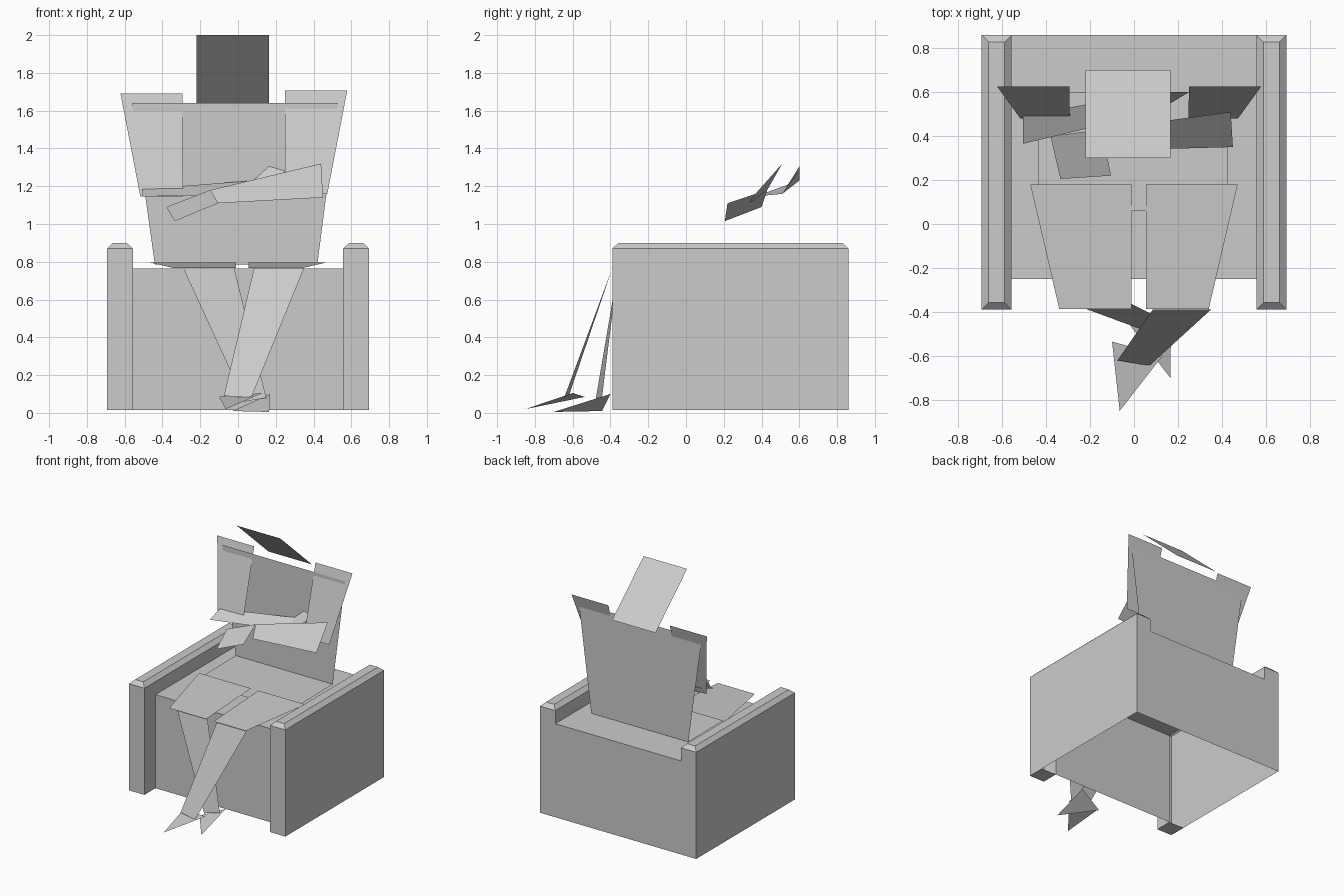
import bpy, bmesh
from itertools import product
from mathutils import Vector

if "Cube" in bpy.data.objects:
    bpy.data.objects.remove(bpy.data.objects["Cube"])

def finish(name, bm):
    me = bpy.data.meshes.new(name)
    bm.to_mesh(me)
    bm.free()
    ob = bpy.data.objects.new(name, me)
    bpy.context.collection.objects.link(ob)

def card(name, *pts):
    """One flat polygon."""
    bm = bmesh.new()
    bm.faces.new([bm.verts.new(p) for p in pts])
    finish(name, bm)

def edge(x0, x1, y, z):
    """A level edge running across the figure."""
    return [Vector((x0, y, z)), Vector((x1, y, z))]

def strip(name, low, high):
    """Flat card between two edges."""
    card(name, low[0], low[1], high[1], high[0])

# Armchair: outer skin of a block grid, without the notch above and before the seat
grid = [(-.693, -.557, .557, .693), (-.39, -.25, .86), (.015, .765, .87)]

def solid(c):
    inside = all(0 <= c[a] < len(grid[a]) - 1 for a in range(3))
    return inside and (c[0] != 1 or (c[1] == 1 and c[2] == 0))

bm = bmesh.new()
for cell in product(range(3), range(2), range(2)):
    if not solid(cell):
        continue
    for axis, side in product(range(3), (0, 1)):
        near = list(cell)
        near[axis] += 2 * side - 1
        open_base = near[2] < 0 and cell[1] == 1     # hollow underneath
        if solid(near) or open_base:
            continue
        u, v = [a for a in range(3) if a != axis]
        quad = []
        for du, dv in ((0, 0), (1, 0), (1, 1), (0, 1)):
            k = list(cell)
            k[axis] += side
            k[u] += du
            k[v] += dv
            quad.append(bm.verts.new([grid[a][k[a]] for a in range(3)]))
        if (side == 1) == (axis == 1):               # keep normals outward
            quad.reverse()
        bm.faces.new(quad)
bmesh.ops.remove_doubles(bm, verts=bm.verts, dist=.001)
bmesh.ops.dissolve_limit(bm, angle_limit=.02, verts=bm.verts, edges=bm.edges)
# bevelled arm tops
tops = [f for f in bm.faces if f.normal.z > .9 and f.calc_center_median().z > .8]
bmesh.ops.inset_individual(bm, faces=tops, thickness=.045, depth=.03)
finish("armchair", bm)

# Seated figure made of flat cards
waist = edge(-.44, .42, .6, .785)
strip("torso", waist, edge(-.56, .53, .6, 1.64))
strip("hips", edge(-.435, .43, .06, .785), waist)
strip("head", edge(-.22, .165, .7, 1.64), edge(-.22, .165, .3, 2))

# thighs and upper arms, mirrored side to side
for side, s in (("left", -1), ("right", 1)):
    inner = .022 + s * .033
    strip(side + "_thigh", edge(inner, s * .34, -.387, .767), edge(inner, s * .472, .18, .797))
    m, lift = -.022, .008 * (1 + s)
    strip(side + "_upper_arm", edge(m + s * .27, m + s * .495, .48, 1.145 + lift),
          edge(m + s * .272, m + s * .6, .625, 1.69 + lift))

# crossed lower legs and pointed feet
strip("left_shin", [(.035, -.48, .06), (.15, -.445, .08)], edge(-.29, -.02, -.36, .765))
strip("right_shin", [(-.075, -.62, .09), (.07, -.645, .08)], edge(.085, .35, -.39, .767))
card("left_foot", (.165, -.7, .005), (.17, -.4, .1), (-.03, -.445, .01))
card("right_foot", (-.065, -.85, .02), (.13, -.6, .105), (-.1, -.535, .085))

# folded forearms, each hand continuing from its wrist
wrist = [(-.105, .335, 1.11), (-.145, .43, 1.18)]
strip("right_forearm", wrist, [(.45, .35, 1.14), (.44, .51, 1.32)])
strip("right_hand", [(-.335, .205, 1.015), (-.38, .4, 1.09)], [(-.105, .22, 1.11), wrist[1]])
wrist = [(.1, .51, 1.16), (.08, .6, 1.23)]
strip("left_forearm", [(-.505, .365, 1.145), (-.505, .49, 1.185)], wrist)
strip("left_hand", wrist, [(.25, .6, 1.28), (.165, .6, 1.305)])
